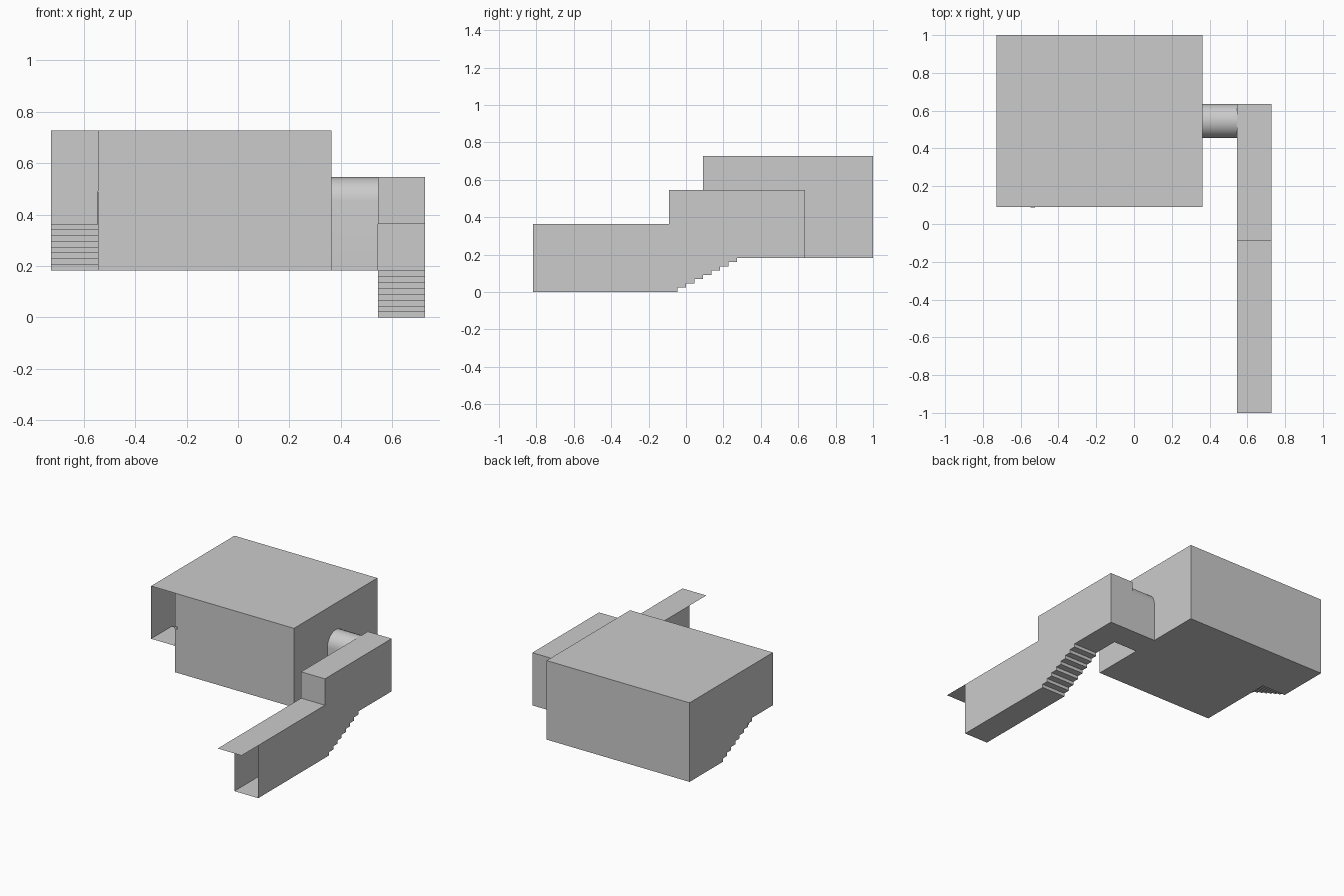
import bpy, math

if "Cube" in bpy.data.objects:
    bpy.data.objects.remove(bpy.data.objects["Cube"])

U = 2 / 11            # grid module of the building
TREAD, RISE, STEPS = U / 4, U / 8, 8


def sheet(name, polys):
    """Thin surface made of flat polygons."""
    verts, faces = [], []
    for p in polys:
        faces.append(range(len(verts), len(verts) + len(p)))
        verts += p
    me = bpy.data.meshes.new(name)
    me.from_pydata(verts, [], [list(f) for f in faces])
    ob = bpy.data.objects.new(name, me)
    bpy.context.collection.objects.link(ob)
    return ob


def strip(name, profile, axis, a, b):
    """Sweep an open profile along x ('x': profile is y,z) from a to b."""
    f = lambda t, p: (t, p[0], p[1])
    return sheet(name, [[f(a, p), f(b, p), f(b, q), f(a, q)]
                        for p, q in zip(profile, profile[1:])])


def wall_x(name, x, profile):
    return sheet(name, [[(x, y, z) for y, z in profile]])


def stairs(y0, z0, sign):
    """Riser and tread points running in +y; sign is up or down."""
    pts = []
    for i in range(STEPS):
        y = y0 + i * TREAD
        pts += [(y, z0 + sign * i * RISE), (y, z0 + sign * (i + 1) * RISE)]
    return pts


# main levels
XL, XS, XR = -4 * U, -3 * U, 2 * U       # room left, stair edge, room right
CL, CR = 3 * U, 4 * U                    # corridor sides
F, B, Z1, Z2, Z3, Z4 = U / 2, 5.5 * U, U, 2 * U, 3 * U, 4 * U
END = 3.5 * U

# arched doorway profile (y, z), from front foot to back foot
R = U / 2
arch = [(END - 2 * R, Z1)]
arch += [(END - R - R * math.cos(math.pi * i / 12), Z3 - R + R * math.sin(math.pi * i / 12))
         for i in range(13)]
arch += [(END, Z1)]

# main room shell
sheet("room_roof", [[(XL, F, Z4), (XR, F, Z4), (XR, B, Z4), (XL, B, Z4)]])
sheet("room_back_wall", [[(XR, B, Z1), (XL, B, Z1), (XL, B, Z4), (XR, B, Z4)]])
sheet("room_front_wall", [[(XS, F, Z1), (XR, F, Z1), (XR, F, Z4), (XS, F, Z4)]])
sheet("room_floor", [[(XS, F, Z1), (XS, B, Z1), (XR, B, Z1), (XR, F, Z1)]])
wall_x("room_right_wall", XR, [(F, Z4), (F, Z1)] + arch + [(B, Z1), (B, Z4)])

# entrance landing and stairs down into the room
down = [(F, Z2)] + stairs(END - 7 * TREAD, Z2, -1) + [(B, Z1)]
strip("entrance_stairs", down, 'x', XL, XS)
wall_x("room_left_wall", XL, [(B, Z4), (F, Z4)][::-1] + down[::-1])
wall_x("stair_side_wall", XS, [(F, Z1)] + down[:-1])

# handrail on the open stair edge
cu = bpy.data.curves.new("handrail", 'CURVE')
cu.dimensions = '3D'
cu.bevel_depth, cu.bevel_resolution, cu.use_fill_caps = 0.011, 1, True
sp = cu.splines.new('POLY')
sp.points.add(2)
for pt, (y, z) in zip(sp.points, [(F - 0.004, 0.49), (END - 7 * TREAD, 0.49), (END, 0.49 - U)]):
    pt.co = (-0.536, y, z, 1)
bpy.context.collection.objects.link(bpy.data.objects.new("handrail", cu))

# arched tunnel between room and corridor
tunnel = strip("tunnel_vault", arch, 'x', XR, CL)
bpy.context.view_layer.objects.active = tunnel
tunnel.select_set(True)
bpy.ops.object.mode_set(mode='EDIT')
bpy.ops.mesh.select_all(action='SELECT')
bpy.ops.mesh.remove_doubles(threshold=0.0001)
bpy.ops.object.mode_set(mode='OBJECT')
bpy.ops.object.shade_smooth_by_angle(angle=math.radians(30))
strip("tunnel_floor", [(END - 2 * R, Z1), (END, Z1)], 'x', XR, CL)

# stepped corridor
CF, STEP_Y = -4.5 * U, -U / 2
up = [(CF, 0)] + stairs(-TREAD, 0, 1) + [(END, Z1)]
strip("corridor_floor", up, 'x', CL, CR)
strip("corridor_roof", [(-1, Z2), (STEP_Y, Z2), (STEP_Y, Z3), (END, Z3)], 'x', CL, CR)
top = [(END, Z3), (STEP_Y, Z3), (STEP_Y, Z2), (CF, Z2)]
wall_x("corridor_right_wall", CR, up + top)
# left wall stops at the tunnel: its doorway touches the end wall and the roof
apex = arch[:8]
wall_x("corridor_left_wall", CL, up[:-1] + apex + top[1:])
wall_x("doorway_spandrel", CL, arch[7:14] + [(END, Z3)])
sheet("corridor_end_wall", [[(CR, END, Z1), (CL, END, Z1), (CL, END, Z3), (CR, END, Z3)]])
